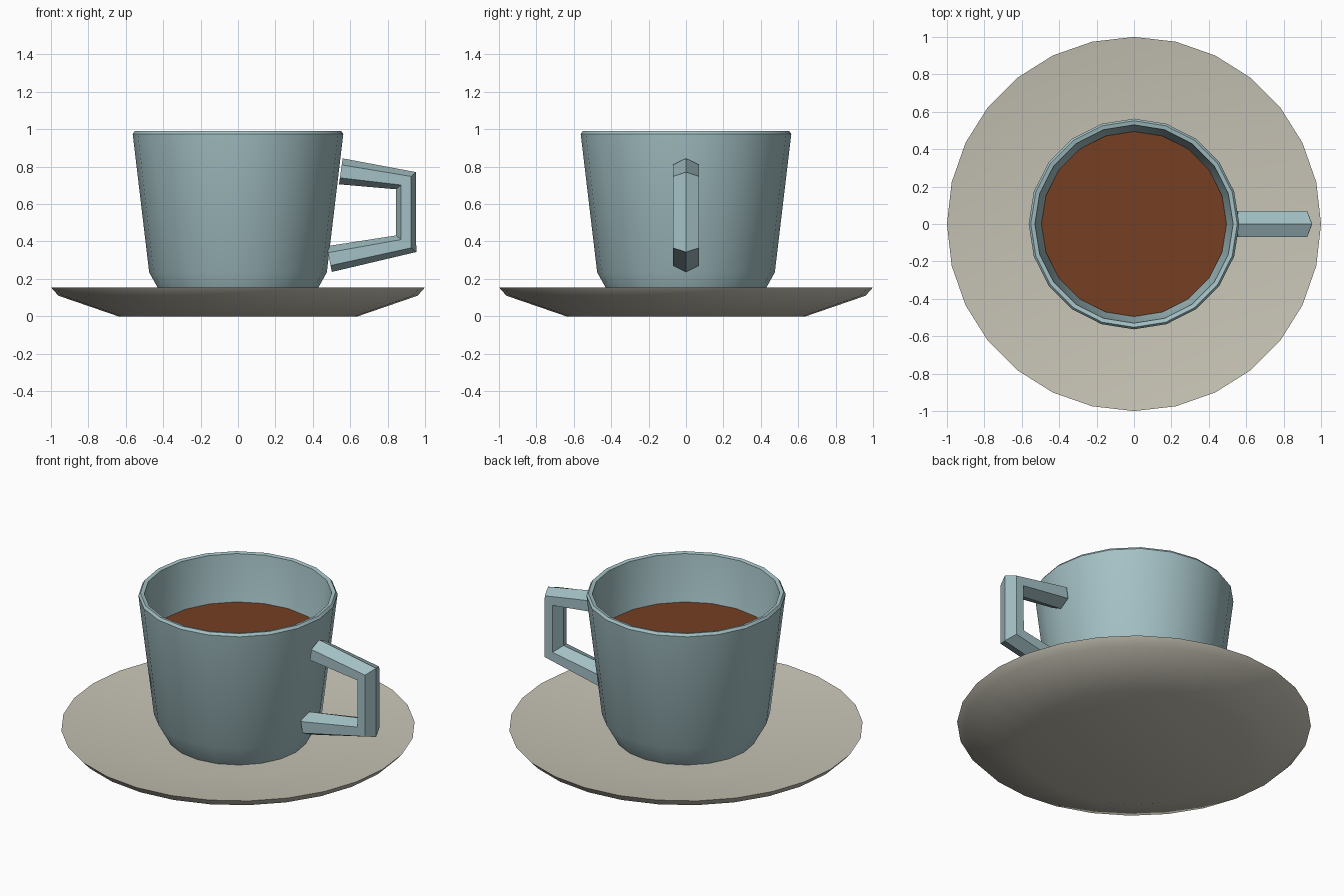
import bpy, bmesh, math
from mathutils import Vector

if "Cube" in bpy.data.objects:
    bpy.data.objects.remove(bpy.data.objects["Cube"])


def srgb(r, g, b):
    lin = lambda c: c / 12.92 if c <= 0.04045 else ((c + 0.055) / 1.055) ** 2.4
    return tuple(lin(v / 255) for v in (r, g, b)) + (1.0,)


def material(name, colour):
    m = bpy.data.materials.new(name)
    m.diffuse_color = colour
    m.use_nodes = True
    m.node_tree.nodes["Principled BSDF"].inputs["Base Color"].default_value = m.diffuse_color
    return m


def finish(name, bm, mat, smooth_angle=None):
    bmesh.ops.recalc_face_normals(bm, faces=bm.faces)
    me = bpy.data.meshes.new(name)
    bm.to_mesh(me)
    bm.free()
    me.materials.append(mat)
    ob = bpy.data.objects.new(name, me)
    bpy.context.collection.objects.link(ob)
    if smooth_angle:
        bpy.ops.object.select_all(action='DESELECT')
        ob.select_set(True)
        bpy.context.view_layer.objects.active = ob
        bpy.ops.object.shade_smooth_by_angle(angle=math.radians(smooth_angle))
    return ob


def skin(bm, rings):
    """Bridge equal rings of points in order and cap both ends."""
    rows = [[bm.verts.new(p) for p in ring] for ring in rings]
    n = len(rows[0])
    for a, b in zip(rows, rows[1:]):
        for i in range(n):
            j = (i + 1) % n
            bm.faces.new((a[i], a[j], b[j], b[i]))
    bm.faces.new(rows[0])
    bm.faces.new(rows[-1])


def lathe(name, profile, sides, mat, smooth_angle):
    bm = bmesh.new()
    step = math.tau / sides
    skin(bm, [[(r * math.cos(i * step), r * math.sin(i * step), z) for i in range(sides)]
              for r, z in profile])
    return finish(name, bm, mat, smooth_angle)


teal = material("pale_teal_glaze", srgb(164, 193, 197))
stone = material("warm_stone_glaze", srgb(199, 195, 181))
coffee = material("coffee_brown", srgb(118, 62, 36))

# Saucer: shallow dish
lathe("saucer", [(0.64, 0.0), (0.96, 0.11), (1.0, 0.155), (0.58, 0.10)], 28, stone, 35)

# Cup: outer wall, bevelled rim, inner wall and floor
lathe("cup", [(0.40, 0.10), (0.475, 0.235), (0.563, 0.975), (0.552, 0.99),
              (0.53, 0.985), (0.445, 0.26), (0.39, 0.16)], 20, teal, 30)

# Coffee surface
bm = bmesh.new()
bmesh.ops.create_circle(bm, cap_ends=True, segments=20, radius=0.495)
for v in bm.verts:
    a = round(math.atan2(v.co.y, v.co.x) / (math.tau / 20)) * math.tau / 20
    v.co = (0.495 * math.cos(a), 0.495 * math.sin(a), 0.70)
finish("coffee", bm, coffee)

# Handle: six-sided bar swept along an angular path
path = [Vector(p) for p in ((0.55, 0, 0.775), (0.899, 0, 0.725),
                            (0.899, 0, 0.388), (0.488, 0, 0.306))]
section = [(0.07, 0), (0.035, 0.07), (-0.035, 0.07),
           (-0.07, 0), (-0.035, -0.07), (0.035, -0.07)]
rings = []
for i, p in enumerate(path):
    t = Vector()
    if i > 0:
        t += (p - path[i - 1]).normalized()
    if i < len(path) - 1:
        t += (path[i + 1] - p).normalized()
    t.normalize()
    out = Vector((-t.z, 0, t.x))
    rings.append([p + out * u + Vector((0, v, 0)) for u, v in section])
bm = bmesh.new()
skin(bm, rings)
finish("handle", bm, teal)
